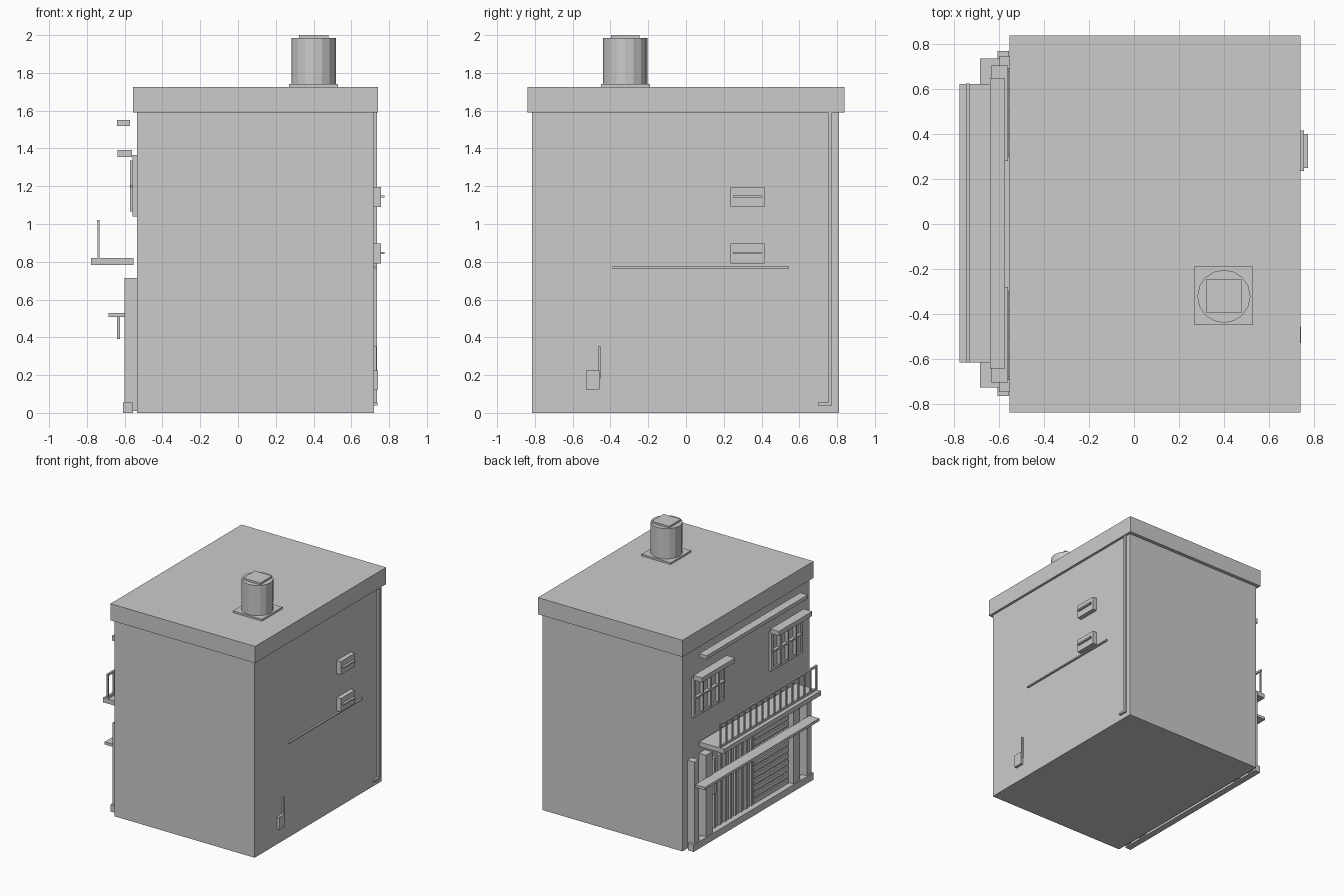
import bpy
import math

if "Cube" in bpy.data.objects:
    bpy.data.objects.remove(bpy.data.objects["Cube"], do_unlink=True)

grey = bpy.data.materials.new("plain grey")
grey.use_nodes = True
grey.diffuse_color = (0.6, 0.6, 0.6, 1)
grey.node_tree.nodes["Principled BSDF"].inputs["Base Color"].default_value = (0.6, 0.6, 0.6, 1)


def box(name, x, y, z):
    """Box given by its (low, high) range on each axis."""
    bpy.ops.mesh.primitive_cube_add(size=1, location=[sum(r) / 2 for r in (x, y, z)])
    ob = bpy.context.object
    ob.name = name
    ob.scale = [abs(r[1] - r[0]) for r in (x, y, z)]
    bpy.ops.object.transform_apply(location=False, rotation=False, scale=True)
    ob.data.materials.append(grey)
    return ob


def pair(name, x, y, z):
    """Two boxes mirrored across the middle of the shop front."""
    box(name + "_left", x, y, z)
    box(name + "_right", x, (-y[1], -y[0]), z)


def spread(low, high, count):
    return [low + (high - low) * i / (count - 1) for i in range(count)]


# Main block and roof slab
WALL = -0.535
SIDE = 0.72
box("house_body", (WALL, SIDE), (-0.815, 0.81), (0, 1.59))
box("roof_slab", (-0.555, 0.74), (-0.838, 0.838), (1.59, 1.725))

# Rooftop water tank
box("tank_base", (0.27, 0.53), (-0.45, -0.19), (1.725, 1.74))
bpy.ops.mesh.primitive_cylinder_add(vertices=16, radius=0.118, depth=0.245,
                                    location=(0.4, -0.322, 1.8625))
tank = bpy.context.object
tank.name = "tank"
tank.data.materials.append(grey)
bpy.ops.object.shade_smooth_by_angle(angle=math.radians(20))
box("tank_lid", (0.322, 0.478), (-0.397, -0.245), (1.985, 2.0))

# Side wall: vents, conduit, meter and downpipe
for i, z in enumerate((0.79, 1.09)):
    box(f"vent_box_{i}", (SIDE, 0.757), (0.235, 0.415), (z, z + 0.107))
    box(f"vent_lip_{i}", (0.75, 0.775), (0.25, 0.4), (z + 0.05, z + 0.062))
box("conduit", (SIDE, 0.735), (-0.39, 0.545), (0.765, 0.775))
box("meter_box", (SIDE, 0.742), (-0.53, -0.457), (0.123, 0.225))
box("meter_pipe", (SIDE, 0.733), (-0.466, -0.452), (0.18, 0.355))
box("downpipe", (SIDE, 0.735), (0.752, 0.772), (0.04, 1.59))
box("downpipe_foot", (SIDE, 0.738), (0.7, 0.76), (0.04, 0.056))

# Upper ledge
box("upper_ledge", (-0.64, -0.573), (-0.643, 0.648), (1.52, 1.55))

# Windows with hoods, frames and bars
pair("window_hood", (-0.637, -0.56), (0.28, 0.705), (1.355, 1.392))
pair("window_pane", (-0.545, WALL), (0.3, 0.69), (1.045, 1.36))
for i, z in enumerate((1.04, 1.34)):
    pair(f"window_rail_{i}", (-0.558, WALL), (0.295, 0.695), (z, z + 0.025))
for i, y in enumerate((0.295, 0.67)):
    pair(f"window_stile_{i}", (-0.558, WALL), (y, y + 0.025), (1.04, 1.365))
for i, y in enumerate(spread(0.295, 0.695, 5)[1:-1]):
    pair(f"window_bar_{i}", (-0.572, -0.54), (y - 0.007, y + 0.007), (1.065, 1.335))
pair("window_crossbar", (-0.57, -0.54), (0.31, 0.68), (1.193, 1.207))

# Balcony with railing
box("balcony_floor", (-0.777, -0.553), (-0.617, 0.622), (0.783, 0.82))
box("balcony_rail", (-0.747, -0.732), (-0.617, 0.625), (1.005, 1.02))
box("balcony_foot_rail", (-0.745, -0.733), (-0.617, 0.622), (0.82, 0.835))
for i, y in enumerate(spread(-0.61, 0.615, 17)):
    box(f"balcony_post_{i}", (-0.745, -0.734), (y - 0.006, y + 0.006), (0.82, 1.01))

# Shop front: base, posts and awning
box("shop_base", (-0.608, -0.556), (-0.765, 0.77), (0, 0.056))
pair("shop_corner_post", (-0.6, WALL), (0.69, 0.747), (0.01, 0.715))
pair("shop_inner_post", (-0.6, WALL), (0.52, 0.6), (0.01, 0.715))
box("shop_awning", (-0.685, -0.595), (-0.728, 0.737), (0.508, 0.53))
box("awning_hanger", (-0.641, -0.624), (0.52, 0.56), (0.39, 0.51))

# Sliding doors with upright slats
box("door_panel", (-0.548, WALL), (-0.05, 0.52), (0.03, 0.62))
for i, y in enumerate(spread(-0.04, 0.5, 9)):
    box(f"door_slat_{i}", (-0.565, -0.545), (y - 0.01, y + 0.01), (0.03, 0.62))

# Roller shutter with level slats
box("shutter_panel", (-0.55, WALL), (-0.52, -0.05), (0.03, 0.62))
for i, z in enumerate(spread(0.07, 0.59, 11)):
    box(f"shutter_slat_{i}", (-0.562, -0.545), (-0.51, -0.065), (z - 0.018, z + 0.018))
